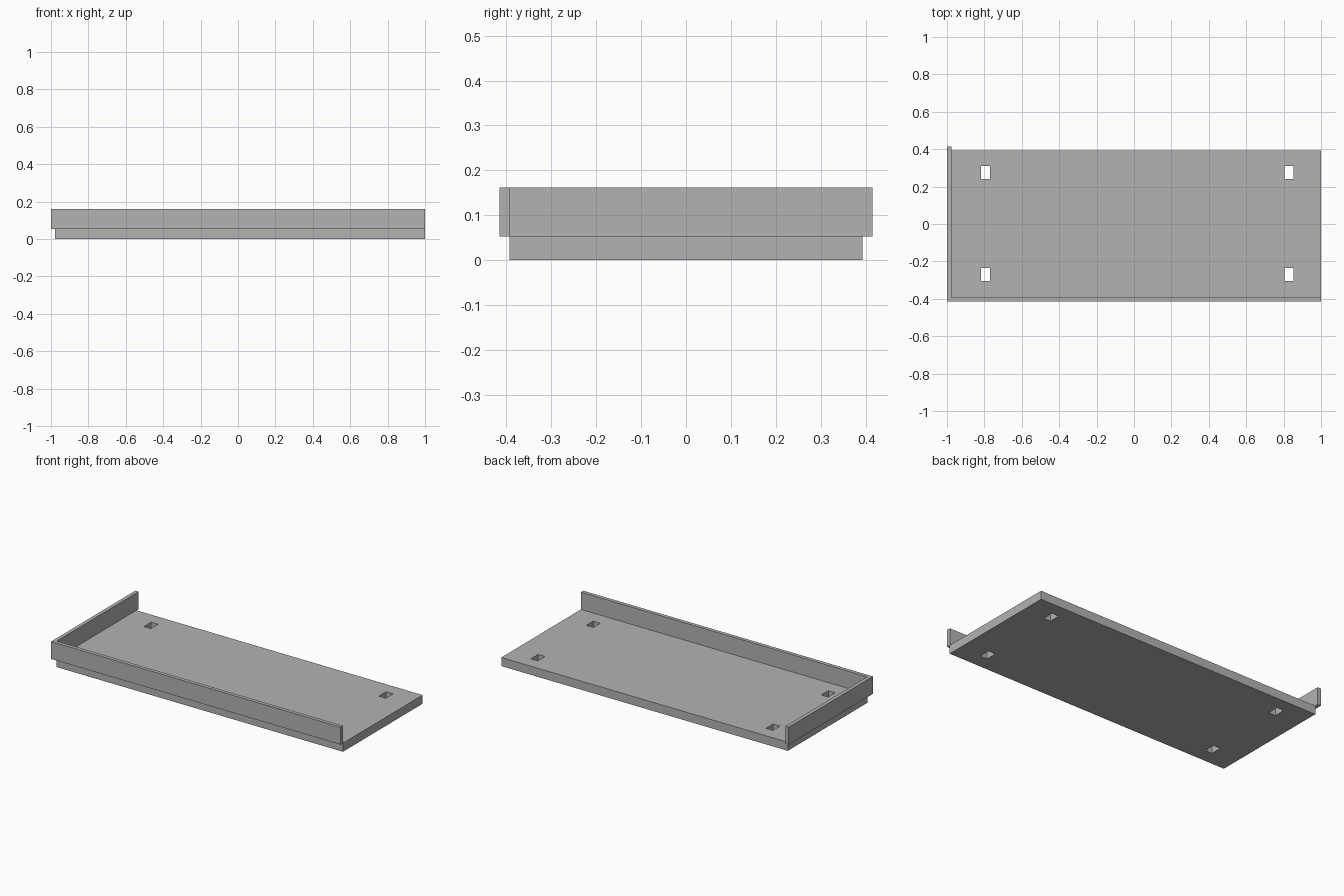
import bpy
import bmesh

if "Cube" in bpy.data.objects:
    bpy.data.objects.remove(bpy.data.objects["Cube"])

grey = bpy.data.materials.new("grey")
grey.diffuse_color = (0.45, 0.45, 0.45, 1)
grey.use_nodes = True
grey.node_tree.nodes["Principled BSDF"].inputs["Base Color"].default_value = grey.diffuse_color


def make_object(name, bm):
    bmesh.ops.recalc_face_normals(bm, faces=bm.faces)
    mesh = bpy.data.meshes.new(name)
    bm.to_mesh(mesh)
    bm.free()
    mesh.materials.append(grey)
    obj = bpy.data.objects.new(name, mesh)
    bpy.context.collection.objects.link(obj)


def extrude_up(bm, height):
    """Raise the flat faces into a closed solid."""
    bottom = list(bm.faces)
    ext = bmesh.ops.extrude_face_region(bm, geom=bottom, use_keep_orig=True)
    verts = [g for g in ext["geom"] if isinstance(g, bmesh.types.BMVert)]
    bmesh.ops.translate(bm, verts=verts, vec=(0, 0, height))


# Base slab: a grid of cells with the four slot cells left open
xs = [-0.978, -0.818, -0.77, 0.805, 0.853, 1.0]
ys = [-0.393, -0.304, -0.234, 0.24, 0.311, 0.393]
bm = bmesh.new()
grid = [[bm.verts.new((x, y, 0)) for y in ys] for x in xs]
for i in range(5):
    for j in range(5):
        if i in (1, 3) and j in (1, 3):
            continue
        bm.faces.new((grid[i][j], grid[i + 1][j],
                      grid[i + 1][j + 1], grid[i][j + 1]))
extrude_up(bm, 0.054)
make_object("base_slab", bm)

# Raised L-shaped rim along the front and left edges
outline = [(-1, -0.415), (1, -0.415), (1, -0.392),
           (-0.977, -0.392), (-0.977, 0.415), (-1, 0.415)]
bm = bmesh.new()
bm.faces.new([bm.verts.new((x, y, 0.053)) for x, y in outline])
extrude_up(bm, 0.109)
make_object("edge_rim", bm)
